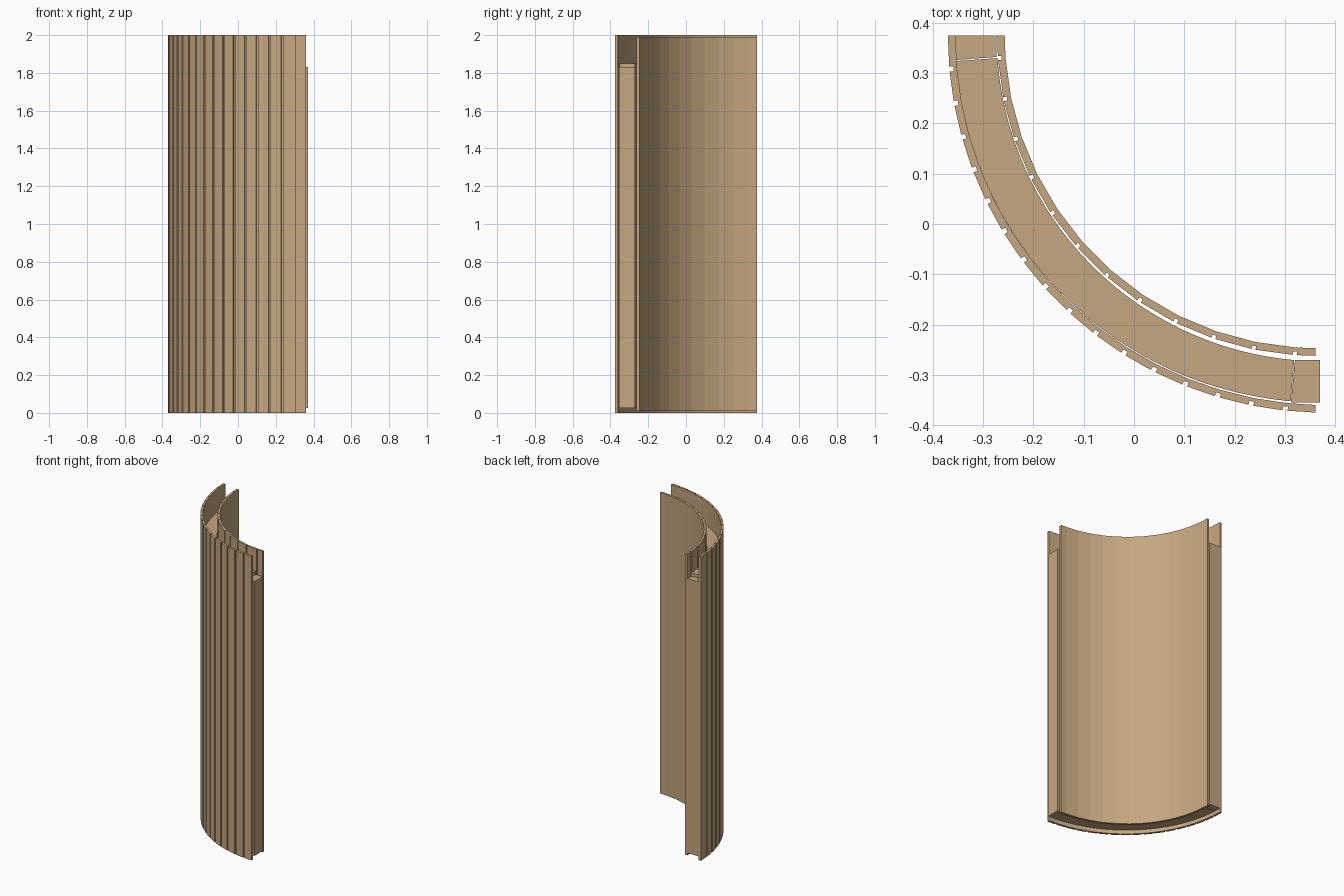
import bpy, math

if "Cube" in bpy.data.objects:
    bpy.data.objects.remove(bpy.data.objects["Cube"])

wood = bpy.data.materials.new("tan wood")
wood.diffuse_color = (0.56, 0.385, 0.215, 1)
wood.use_nodes = True
wood.node_tree.nodes["Principled BSDF"].inputs["Base Color"].default_value = wood.diffuse_color


def prism(name, outline, z0, z1):
    """Upright prism over a counter-clockwise or clockwise outline."""
    area = sum(a[0] * b[1] - b[0] * a[1] for a, b in zip(outline, outline[1:] + outline[:1]))
    if area < 0:
        outline = outline[::-1]
    n = len(outline)
    verts = [(x, y, z0) for x, y in outline] + [(x, y, z1) for x, y in outline]
    faces = [tuple(range(n - 1, -1, -1)), tuple(range(n, 2 * n))]
    faces += [(i, (i + 1) % n, n + (i + 1) % n, n + i) for i in range(n)]
    mesh = bpy.data.meshes.new(name)
    mesh.from_pydata(verts, [], faces)
    mesh.materials.append(wood)
    ob = bpy.data.objects.new(name, mesh)
    bpy.context.collection.objects.link(ob)
    return ob


def polar(c, r, deg):
    """Angle runs from straight front (-y) round to the left (-x)."""
    a = math.radians(deg)
    return (c[0] - r * math.sin(a), c[1] - r * math.cos(a))


def plank_row(name, c, r_in, r_out, joints, z0, z1, groove, depth):
    """Flat planks around an arc, each rebated on its outer edges."""
    g = math.degrees(groove / r_out)
    last = len(joints) - 2
    for i, (a, b) in enumerate(zip(joints, joints[1:])):
        ga = g if i > 0 else 0
        gb = g if i < last else 0
        pts = [polar(c, r_in, a), polar(c, r_in, b)]
        if gb:
            pts.append(polar(c, r_out - depth, b))
            pts.append(polar(c, r_out - depth, b - gb))
        pts.append(polar(c, r_out, b - gb))
        pts.append(polar(c, r_out, a + ga))
        if ga:
            pts.append(polar(c, r_out - depth, a + ga))
            pts.append(polar(c, r_out - depth, a))
        prism(f"{name}_{i + 1}", pts, z0, z1)


# outer cladding planks
outer_joints = [1.5] + [6.1 + 5.25 * i for i in range(16)] + [90]
plank_row("outer_plank", (0.38, 0.375), 0.735, 0.75, outer_joints, 0, 2, 0.005, 0.008)

# inner cladding planks, slightly shorter
inner_joints = [0.4] + [4.1 + 7.44 * i for i in range(12)] + [90]
plank_row("inner_plank", (0.365, 0.375), 0.622, 0.637, inner_joints, 0.01, 1.99, 0.004, 0.007)

# curved core between the two claddings
c = (0.375, 0.375)
angles = [5 + 81 * i / 40 for i in range(41)]
core = [polar(c, 0.648, a) for a in angles] + [polar(c, 0.73, a) for a in reversed(angles)]
prism("curved_core", core, 0.025, 1.85)

# posts closing both ends of the core
prism("right_end_post", [(0.32, -0.27), (0.37, -0.27), (0.37, -0.355), (0.312, -0.355)], 0.025, 1.83)
prism("left_end_post", [(-0.273, 0.332), (-0.273, 0.375), (-0.355, 0.375), (-0.355, 0.326)], 0.025, 1.83)
